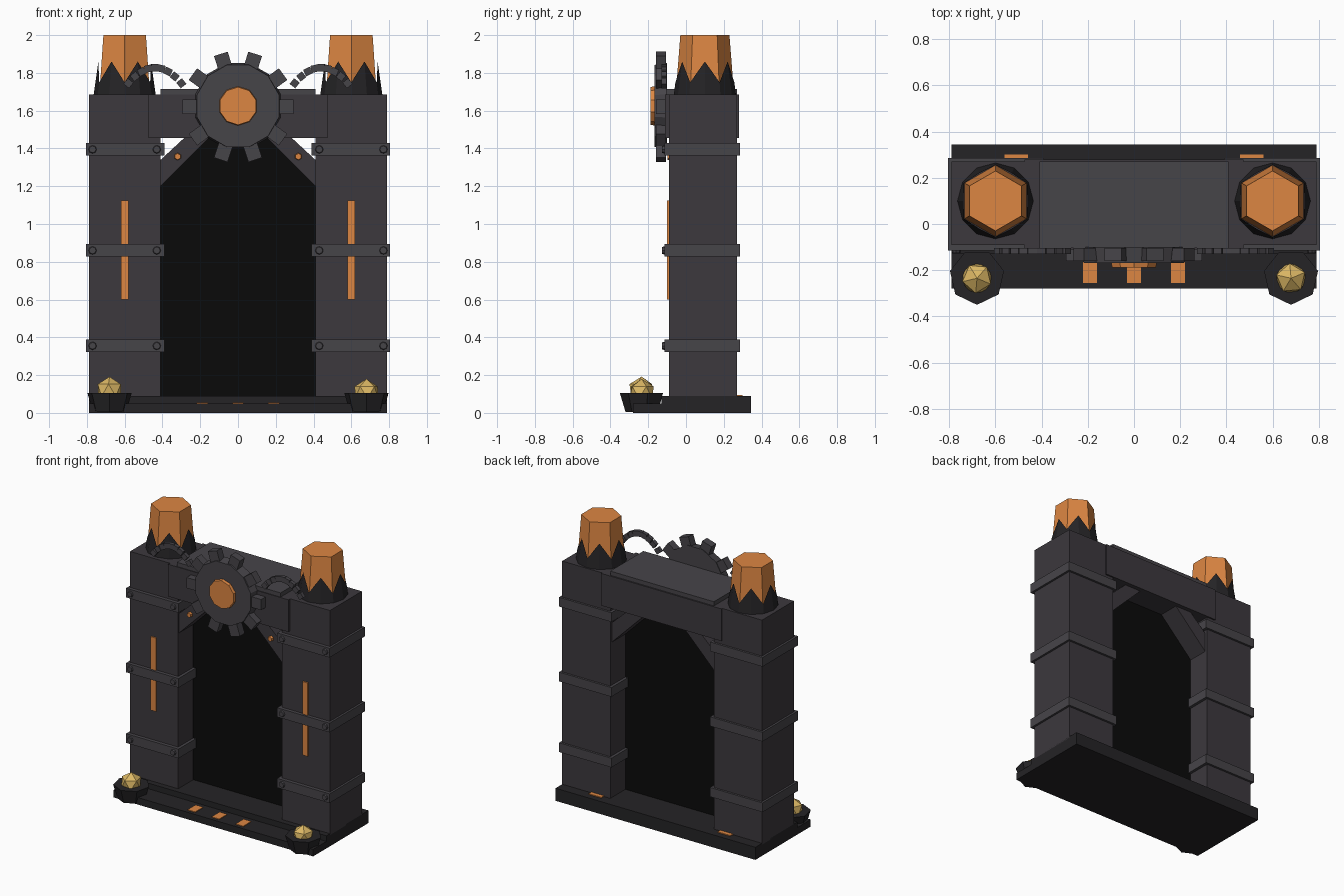
import bpy, bmesh, math
from mathutils import Matrix, Vector

if "Cube" in bpy.data.objects:
    bpy.data.objects.remove(bpy.data.objects["Cube"])


def material(name, rgb):
    m = bpy.data.materials.new(name)
    m.diffuse_color = (*rgb, 1)
    m.use_nodes = True
    m.node_tree.nodes["Principled BSDF"].inputs["Base Color"].default_value = m.diffuse_color
    return m


STONE = material("charcoal_stone", (0.045, 0.04, 0.047))
IRON = material("iron", (0.062, 0.058, 0.066))
DARK = material("dark_stone", (0.018, 0.017, 0.019))
VOID = material("black_panel", (0.003, 0.003, 0.003))
GLOW = material("orange_glow", (0.72, 0.24, 0.055))
GOLD = material("gold", (0.72, 0.48, 0.13))


def finish(name, bm, mat):
    bmesh.ops.recalc_face_normals(bm, faces=bm.faces)
    me = bpy.data.meshes.new(name)
    bm.to_mesh(me)
    bm.free()
    me.materials.append(mat)
    ob = bpy.data.objects.new(name, me)
    bpy.context.collection.objects.link(ob)
    return ob


def add_box(bm, x, y, z, rot=Matrix()):
    """Box from (min, max) ranges, optionally transformed."""
    c = [(a + b) / 2 for a, b in (x, y, z)]
    s = [b - a for a, b in (x, y, z)]
    bmesh.ops.create_cube(bm, size=1, matrix=rot @ Matrix.Translation(c) @ Matrix.Diagonal((*s, 1)))


def box(name, x, y, z, mat):
    bm = bmesh.new()
    add_box(bm, x, y, z)
    return finish(name, bm, mat)


def frustum(name, n, r1, r2, z1, z2, loc, mat, turn=0.0, forward=False):
    """n-sided cone section; forward lays its axis along -y."""
    bm = bmesh.new()
    m = Matrix.Translation(loc)
    if forward:
        m = m @ Matrix.Rotation(math.pi / 2, 4, 'X')
    m = m @ Matrix.Translation((0, 0, (z1 + z2) / 2)) @ Matrix.Rotation(turn, 4, 'Z')
    bmesh.ops.create_cone(bm, cap_ends=True, segments=n, radius1=r1, radius2=r2, depth=z2 - z1, matrix=m)
    return finish(name, bm, mat)


def slab(name, pts, y1, y2, mat):
    """Extrude an x-z outline between two depths."""
    bm = bmesh.new()
    f = bm.faces.new([bm.verts.new((x, y1, z)) for x, z in pts])
    ext = bmesh.ops.extrude_face_region(bm, geom=[f])["geom"]
    bmesh.ops.translate(bm, vec=(0, y2 - y1, 0), verts=[v for v in ext if isinstance(v, bmesh.types.BMVert)])
    return finish(name, bm, mat)


def span(s, a, b):
    return tuple(sorted((s * a, s * b)))


# base and front step
box("base", (-0.79, 0.79), (-0.13, 0.345), (0, 0.09), DARK)
box("front_step", (-0.79, 0.79), (-0.28, -0.13), (0, 0.05), DARK)
for x in (-0.19, 0, 0.19):
    box("step_inlay", (x - 0.03, x + 0.03), (-0.255, -0.165), (0.045, 0.055), GLOW)

# doorway panel
slab("door_panel", [(-0.42, 0.08), (0.42, 0.08), (0.42, 1.2), (0.41, 1.21), (0.15, 1.47),
                    (-0.15, 1.47), (-0.41, 1.21), (-0.42, 1.2)], 0.08, 0.1, VOID)

# lintel
box("lintel", (-0.475, 0.475), (-0.11, 0.28), (1.455, 1.685), STONE)
box("lintel_cap", (-0.41, 0.41), (-0.105, 0.27), (1.68, 1.715), IRON)

for s in (-1, 1):
    # pillar with metal straps and rivets
    box("pillar", span(s, 0.41, 0.79), (-0.09, 0.27), (0.08, 1.685), STONE)
    for z in (0.355, 0.86, 1.395):
        box("strap", span(s, 0.39, 0.805), (-0.115, 0.285), (z - 0.033, z + 0.033), IRON)
        for x in (0.43, 0.77):
            frustum("rivet", 8, 0.022, 0.018, 0, 0.012, (s * x, -0.114, z), IRON, forward=True)
    box("pillar_inlay", span(s, 0.58, 0.62), (-0.1, -0.08), (0.6, 1.125), GLOW)
    box("rear_inlay", span(s, 0.46, 0.56), (0.26, 0.3), (0.085, 0.096), GLOW)

    # diagonal brace with stud
    slab("brace", [(s * 0.42, 1.19), (s * 0.15, 1.46), (s * 0.28, 1.46), (s * 0.42, 1.33)],
         -0.08, 0.25, STONE)
    frustum("brace_stud", 6, 0.02, 0.017, 0, 0.02, (s * 0.32, -0.078, 1.357), GLOW, forward=True)

    # glowing stack
    frustum("stack", 6, 0.155, 0.13, 1.68, 2.0, (s * 0.6, 0.1, 0), GLOW, turn=0)

    # jagged collar around the stack
    bm = bmesh.new()
    low, high = [], []
    for i in range(12):
        a = math.pi / 2 + i * math.pi / 6
        r, z = (0.139, 1.86) if i % 2 else (0.156, 1.75)
        d = Vector((math.cos(a), math.sin(a), 0))
        c = Vector((s * 0.6, 0.1, 0))
        low.append(bm.verts.new(c + d * 0.165 + Vector((0, 0, 1.68))))
        high.append(bm.verts.new(c + d * r + Vector((0, 0, z))))
    for i in range(12):
        j = (i + 1) % 12
        bm.faces.new((low[i], low[j], high[j], high[i]))
    bm.faces.new(low)
    finish("stack_collar", bm, DARK)

    # chain from gear to stack
    bm = bmesh.new()
    for i in range(9):
        t = i / 8
        x, z = 0.30 + 0.28 * t, 1.745 + 0.33 * t * (1 - t)
        m = Matrix.Translation((s * x, -0.118, z)) @ Matrix.Rotation(-s * 0.9 * (1 - 2 * t), 4, 'Y')
        add_box(bm, (-0.019, 0.019), (-0.012, 0.014), (-0.019, 0.019), m)
    finish("chain", bm, IRON)

    # offering bowl with gold nugget
    frustum("bowl", 7, 0.09, 0.12, 0.005, 0.105, (s * 0.68, -0.23, 0), DARK, turn=math.pi / 7 * s)
    bm = bmesh.new()
    bmesh.ops.create_icosphere(bm, subdivisions=1, radius=0.072, matrix=Matrix.Translation(
        (s * 0.68, -0.235, 0.12 if s < 0 else 0.108)) @ Matrix.Rotation(0.4 * s, 4, 'Z'))
    finish("gold_nugget", bm, GOLD)

# gear with ten teeth and glowing hub
frustum("gear_disc", 12, 0.235, 0.225, 0.1, 0.168, (0, 0, 1.625), IRON, turn=math.pi / 12, forward=True)
bm = bmesh.new()
for i in range(10):
    m = Matrix.Translation((0, 0, 1.62)) @ Matrix.Rotation(i * math.tau / 10, 4, 'Y')
    add_box(bm, (0.19, 0.295), (-0.16, -0.105), (-0.038, 0.038), m)
finish("gear_teeth", bm, IRON)
frustum("gear_hub", 10, 0.105, 0.1, 0.16, 0.188, (0, 0, 1.625), GLOW, forward=True)
